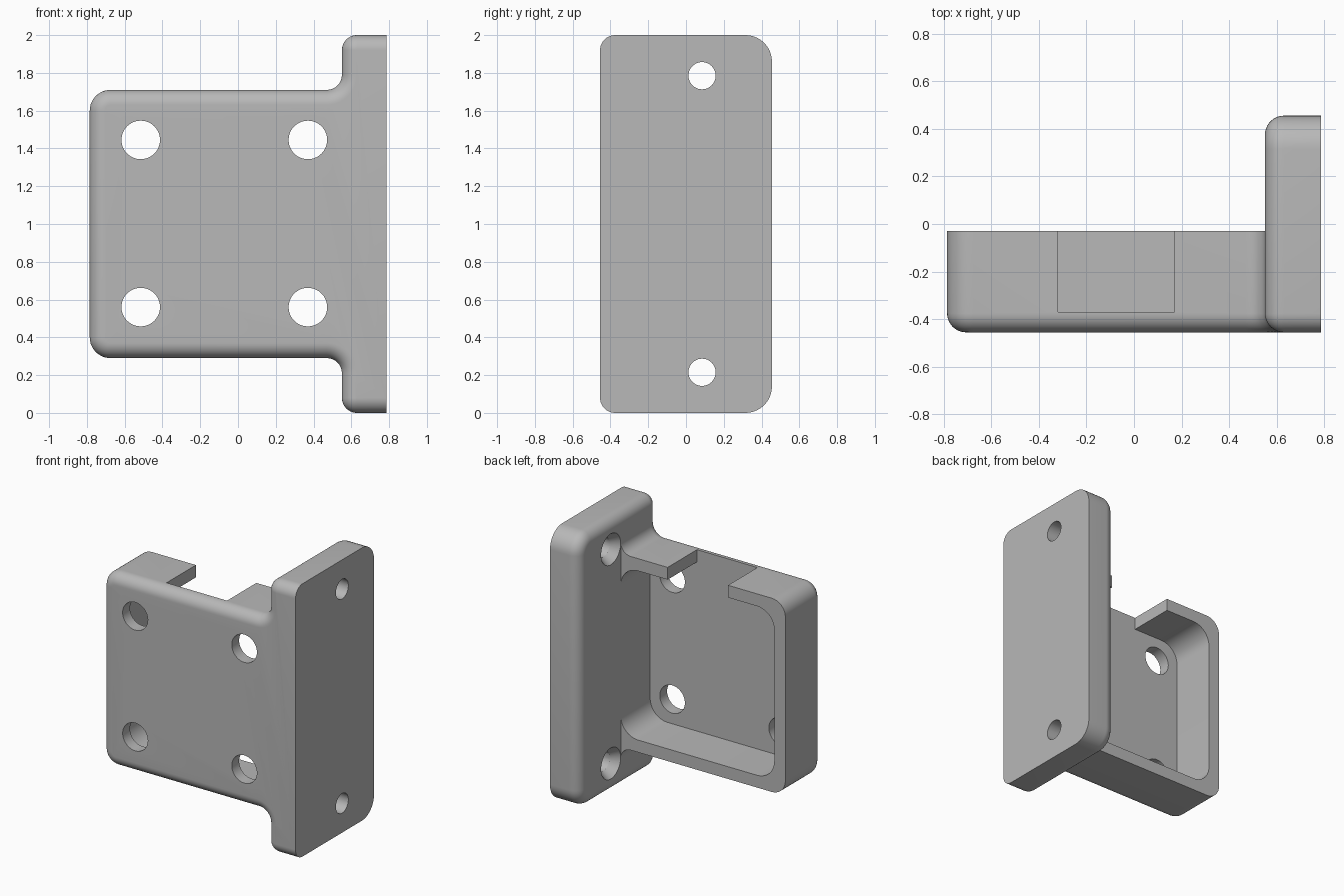
import bpy, bmesh
from math import sin, cos, radians, pi
from mathutils import Matrix

cube = bpy.data.objects.get("Cube")
if cube:
    bpy.data.objects.remove(cube, do_unlink=True)

grey = bpy.data.materials.new("grey")
grey.use_nodes = True
colour = (0.48, 0.48, 0.48, 1)
grey.diffuse_color = colour
grey.node_tree.nodes["Principled BSDF"].inputs["Base Color"].default_value = colour

ROUND = 0.08          # radius of the soft outer edges
WALL = 0.09
BACK = -0.03          # rear plane of the tray
FRONT = -0.455
FLANGE = 0.55         # inner face of the flange
SIDE = 0.785


def arc(u, v, r, start, end, n=10):
    angles = [radians(start + (end - start) * i / n) for i in range(n + 1)]
    return [(u + r * cos(a), v + r * sin(a)) for a in angles]


def rounded_rect(u0, v0, u1, v1, r0, r1, d=0):
    """Outline inset by d; r0 rounds the u0 corners and r1 the u1 corners."""
    return (arc(u1 - r1, v1 - r1, r1 - d, 0, 90) + arc(u0 + r0, v1 - r0, r0 - d, 90, 180)
            + arc(u0 + r0, v0 + r0, r0 - d, 180, 270) + arc(u1 - r1, v0 + r1, r1 - d, 270, 360))


def tray_outline(d):
    """Tray and flange seen from the front, inset by d except on the flat side."""
    upper = [(SIDE, 2 - d)]
    upper += arc(FLANGE + ROUND, 2 - ROUND, ROUND - d, 90, 180)
    upper += arc(FLANGE - ROUND, 1.71 + ROUND, ROUND + d, 0, -90)
    upper += arc(-SIDE + 0.11, 1.60, 0.11 - d, 90, 180)
    return upper + [(u, 2 - v) for u, v in reversed(upper)]


def finish(name, bm):
    bmesh.ops.remove_doubles(bm, verts=bm.verts, dist=1e-5)
    bmesh.ops.recalc_face_normals(bm, faces=bm.faces)
    mesh = bpy.data.meshes.new(name)
    bm.to_mesh(mesh)
    bm.free()
    mesh.materials.append(grey)
    obj = bpy.data.objects.new(name, mesh)
    bpy.context.collection.objects.link(obj)
    return obj


def loft(name, rings):
    bm = bmesh.new()
    loops = [[bm.verts.new(p) for p in ring] for ring in rings]
    for a, b in zip(loops, loops[1:]):
        for i in range(len(a)):
            bm.faces.new((a[i - 1], a[i], b[i], b[i - 1]))
    bm.faces.new(loops[0])
    bm.faces.new(loops[-1])
    return finish(name, bm)


def box(name, lo, hi):
    ring = [(lo[0], lo[1]), (hi[0], lo[1]), (hi[0], hi[1]), (lo[0], hi[1])]
    return loft(name, [[(x, y, z) for x, y in ring] for z in (lo[2], hi[2])])


def rod(name, centre, axis, r1, r2, depth):
    bm = bmesh.new()
    turn = Matrix.Rotation(pi / 2, 4, axis)
    bmesh.ops.create_cone(bm, cap_ends=True, segments=48, radius1=r1, radius2=r2,
                          depth=depth, matrix=Matrix.Translation(centre) @ turn)
    return finish(name, bm)


def cut(obj, cutter):
    cutter.hide_render = True
    mod = obj.modifiers.new("cut", "BOOLEAN")
    mod.operation = "DIFFERENCE"
    mod.solver = "EXACT"
    mod.object = cutter
    bpy.context.view_layer.objects.active = obj
    bpy.ops.object.modifier_apply(modifier=mod.name)
    bpy.data.objects.remove(cutter, do_unlink=True)


# Quarter-round steps: (travel towards the face, inset)
steps = [(ROUND * sin(a), ROUND * (1 - cos(a))) for a in [radians(9 * i) for i in range(11)]]

# Tray with rounded front rim, filleted into the flange
rings = [[(u, BACK, v) for u, v in tray_outline(0)]]
rings += [[(u, FRONT + ROUND - t, v) for u, v in tray_outline(d)] for t, d in steps]
tray = loft("tray", rings)

# Open pocket and the gap in the top wall
floor = FRONT + 0.085
pocket = rounded_rect(-SIDE + WALL, 0.29 + WALL, FLANGE, 1.71 - WALL, 0.14, 0.14)
cut(tray, loft("pocket_cutter", [[(u, y, v) for u, v in pocket] for y in (floor, 0.2)]))
cut(tray, box("gap_cutter", (-0.32, floor, 1.3), (0.17, 0.2, 1.9)))

# Four holes through the tray front
for x in (-0.515, 0.37):
    for z in (0.56, 1.445):
        cut(tray, rod("hole_cutter", (x, FRONT, z), "X", 0.102, 0.102, 0.4))


# Mounting flange, rounded on its inner edge
def flange_ring(x, d):
    return [(x, u, v) for u, v in rounded_rect(FRONT, 0, 0.455, 2, ROUND, 0.14, d)]


flange = loft("mounting_flange", [flange_ring(SIDE, 0)]
              + [flange_ring(FLANGE + ROUND - t, d) for t, d in steps])

# Two countersunk screw holes
for z in (0.215, 1.785):
    cut(flange, rod("screw_cutter", (0.67, 0.085, z), "Y", 0.072, 0.072, 0.6))
    cut(flange, rod("countersink_cutter", (FLANGE + 0.02, 0.085, z), "Y", 0.127, 0.072, 0.08))

for obj in (tray, flange):
    bpy.ops.object.select_all(action="DESELECT")
    obj.select_set(True)
    bpy.context.view_layer.objects.active = obj
    bpy.ops.object.shade_smooth_by_angle(angle=radians(25))
